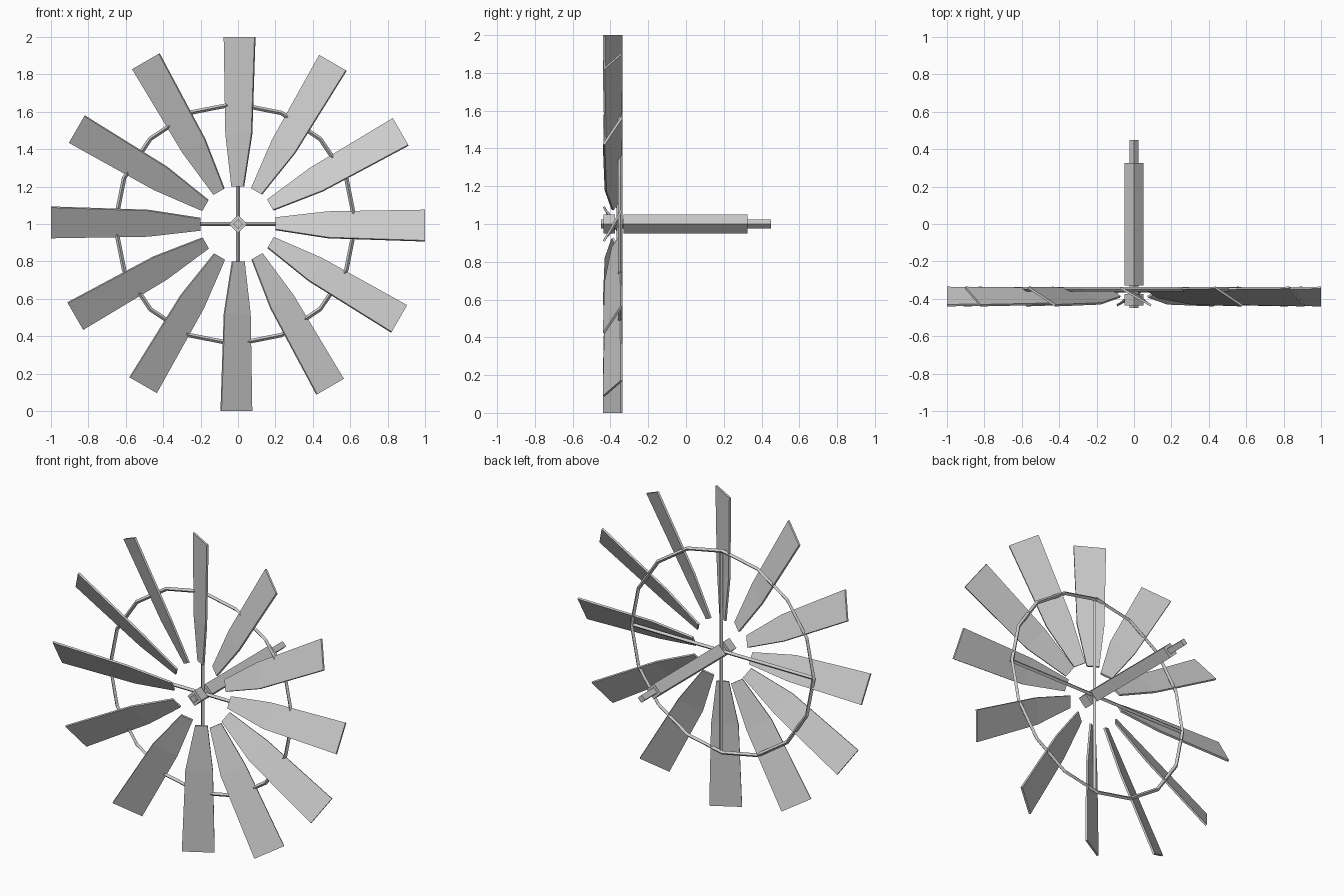
import bpy, bmesh
from math import radians, pi, cos, sin
from mathutils import Matrix, Vector

cube = bpy.data.objects.get("Cube")
if cube:
    bpy.data.objects.remove(cube, do_unlink=True)

metal = bpy.data.materials.new("grey_metal")
metal.use_nodes = True
GREY = (0.6, 0.6, 0.6, 1)
metal.diffuse_color = GREY
metal.node_tree.nodes["Principled BSDF"].inputs["Base Color"].default_value = GREY


def finish(name, bm):
    bmesh.ops.recalc_face_normals(bm, faces=bm.faces)
    mesh = bpy.data.meshes.new(name)
    bm.to_mesh(mesh)
    bm.free()
    mesh.materials.append(metal)
    obj = bpy.data.objects.new(name, mesh)
    bpy.context.collection.objects.link(obj)
    return obj


def loft(bm, rings, closed=False):
    """Skin a list of point rings, capping the ends unless closed."""
    rows = [[bm.verts.new(p) for p in ring] for ring in rings]
    pairs = list(zip(rows, rows[1:])) + ([(rows[-1], rows[0])] if closed else [])
    for a, b in pairs:
        for i in range(len(a)):
            j = (i + 1) % len(a)
            bm.faces.new((a[i], a[j], b[j], b[i]))
    if not closed:
        bm.faces.new(rows[0])
        bm.faces.new(rows[-1])


def diamond(r):
    return [(r, 0), (0, r), (-r, 0), (0, -r)]


def bar(name, axis, r, start, end, y=0):
    """Four-sided bar running along one axis, with its corners up and sideways."""
    place = {"x": lambda a, b, t: (t, y + a, 1 + b),
             "y": lambda a, b, t: (a, t, 1 + b),
             "z": lambda a, b, t: (a, y + b, 1 + t)}[axis]
    bm = bmesh.new()
    loft(bm, [[place(a, b, t) for a, b in diamond(r)] for t in (start, end)])
    return finish(name, bm)


# Axle, shaft and front hub
bar("axle", "y", 0.025, -0.45, 0.45)
bar("shaft", "y", 0.05, -0.33, 0.325)
bar("hub", "y", 0.05, -0.437, -0.375)

# Crossed spokes
bar("spoke_horizontal", "x", 0.012, -0.655, 0.63, -0.355)
bar("spoke_vertical", "z", 0.012, -0.64, 0.64, -0.355)

# Sixteen-sided support ring behind the blades
bm = bmesh.new()
rings = []
for k in range(16):
    a = k * pi / 8
    rings.append([(-0.015 + (0.643 + dr) * cos(a), -0.348 + dy,
                   1 + (0.643 + dr) * sin(a)) for dr, dy in diamond(0.012)])
loft(bm, rings, closed=True)
finish("support_ring", bm)

# Twelve pitched blades: radius, left edge, right edge, depth of the section
SECTIONS = [(0.2, -0.038, 0.035, -0.372),
            (0.48, -0.075, 0.085, -0.383),
            (1.0, -0.085, 0.105, -0.383)]
pitch = radians(30)
across = Vector((cos(pitch), -sin(pitch), 0))
half = Vector((sin(pitch), cos(pitch), 0)) * 0.006
for n in range(12):
    bm = bmesh.new()
    rings = []
    for r, left, right, y in SECTIONS:
        mid = Vector((0, y, r))
        rings.append([mid + across * left - half, mid + across * right - half,
                      mid + across * right + half, mid + across * left + half])
    loft(bm, rings)
    turn = Matrix.Translation((0, 0, 1)) @ Matrix.Rotation(n * pi / 6, 4, "Y")
    bmesh.ops.transform(bm, matrix=turn, verts=bm.verts)
    finish(f"blade_{n + 1}", bm)
